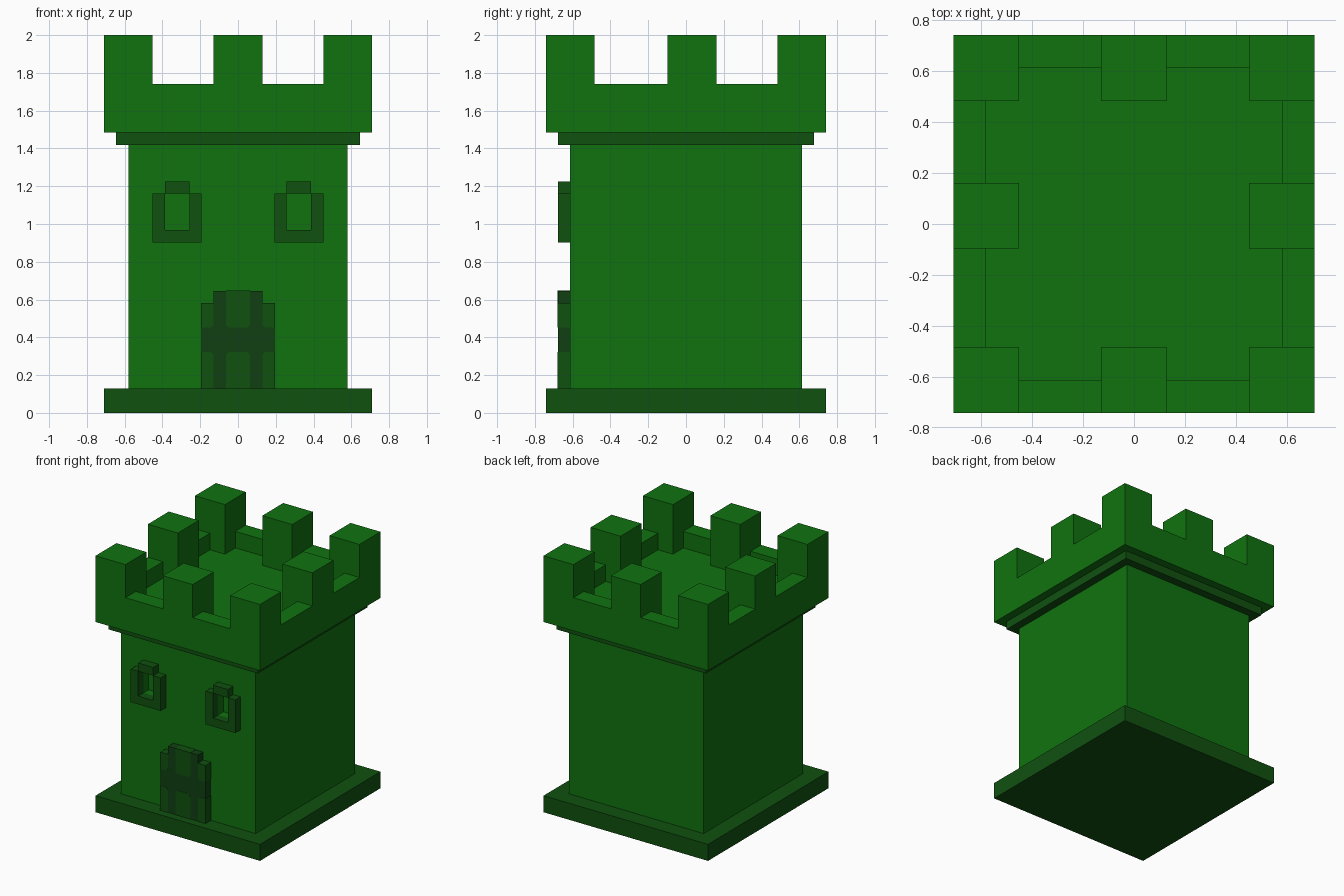
import bpy, bmesh
from mathutils import Vector

cube = bpy.data.objects.get("Cube")
if cube:
    bpy.data.objects.remove(cube, do_unlink=True)

U = 2 / 31                         # block size; the tower is 22 x 23 x 31 blocks
ORIGIN = Vector((11, 11.5, 0))


def material(name, rgb):
    m = bpy.data.materials.new(name)
    m.use_nodes = True
    m.diffuse_color = (*rgb, 1)
    bsdf = m.node_tree.nodes["Principled BSDF"]
    bsdf.inputs["Base Color"].default_value = (*rgb, 1)
    bsdf.inputs["Roughness"].default_value = 0.9
    return m


GREEN = material("bright green", (0.005, 0.171, 0.005))
TRIM = material("trim green", (0.005, 0.082, 0.005))
DARK = material("dark green", (0.005, 0.051, 0.006))


def finish(name, bm, mat):
    bmesh.ops.remove_doubles(bm, verts=bm.verts, dist=1e-4)
    bmesh.ops.dissolve_limit(bm, angle_limit=0.01, verts=bm.verts, edges=bm.edges)
    bmesh.ops.recalc_face_normals(bm, faces=bm.faces)
    for v in bm.verts:
        v.co = (v.co - ORIGIN) * U
    mesh = bpy.data.meshes.new(name)
    bm.to_mesh(mesh)
    bm.free()
    mesh.materials.append(mat)
    obj = bpy.data.objects.new(name, mesh)
    bpy.context.collection.objects.link(obj)
    return obj


def blocks(name, mat, xs, ys, zs, solid=lambda x, y, z: True):
    """Skin of the grid cells whose centre satisfies the rule."""
    axes = (xs, ys, zs)

    def filled(c):
        if any(c[a] < 0 or c[a] >= len(axes[a]) - 1 for a in range(3)):
            return False
        return solid(*[(axes[a][c[a]] + axes[a][c[a] + 1]) / 2 for a in range(3)])

    bm = bmesh.new()
    for i in range(len(xs) - 1):
        for j in range(len(ys) - 1):
            for k in range(len(zs) - 1):
                cell = (i, j, k)
                if not filled(cell):
                    continue
                for a in range(3):
                    b, c = (a + 1) % 3, (a + 2) % 3
                    for step in (0, 1):
                        near = list(cell)
                        near[a] += 1 if step else -1
                        if filled(near):
                            continue
                        quad = []
                        for db, dc in ((0, 0), (1, 0), (1, 1), (0, 1)):
                            p = [0, 0, 0]
                            p[a] = axes[a][cell[a] + step]
                            p[b] = axes[b][cell[b] + db]
                            p[c] = axes[c][cell[c] + dc]
                            quad.append(bm.verts.new(p))
                        bm.faces.new(quad)
    return finish(name, bm, mat)


def prism(name, mat, outline, y0, y1):
    """Extrude an x-z outline along y."""
    bm = bmesh.new()
    face = bm.faces.new([bm.verts.new((x, y0, z)) for x, z in outline])
    ext = bmesh.ops.extrude_face_region(bm, geom=[face])
    for v in ext["geom"]:
        if isinstance(v, bmesh.types.BMVert):
            v.co.y = y1
    return finish(name, bm, mat)


# Plinth and ledge
blocks("plinth", TRIM, (0, 22), (0, 23), (0, 2))
blocks("ledge", TRIM, (1, 21), (1, 22), (22, 23))

# Tower walls with two shallow window recesses in the front
blocks("tower_walls", GREEN, (2, 5, 7, 15, 17, 20), (2, 3, 21), (2, 15, 18, 22),
       lambda x, y, z: not (y < 3 and 15 < z < 18 and (5 < x < 7 or 15 < x < 17)))


# Battlements: floor, parapet and eight merlons
def battlement(x, y, z):
    if z < 25:
        return True
    merlon_x = x < 4 or 9 < x < 13 or x > 18
    merlon_y = y < 4 or 10 < y < 14 or y > 19
    centre = 9 < x < 13 and 10 < y < 14
    if merlon_x and merlon_y and not centre:
        return True
    return z < 27 and (x < 2 or x > 20 or y < 2 or y > 21)


blocks("battlements", GREEN, (0, 2, 4, 9, 13, 18, 20, 22),
       (0, 2, 4, 10, 14, 19, 21, 23), (23, 25, 27, 31), battlement)

# Window frames with a raised lintel
for side, x0 in (("right", 4), ("left", 14)):
    blocks("window_frame_" + side, TRIM, (x0, x0 + 1, x0 + 3, x0 + 4), (1, 2),
           (14, 15, 18, 19),
           lambda x, y, z, m=x0 + 2: (z < 15 or z > 18) if abs(x - m) < 1 else z < 18)

# Door: dark core with lighter panels
blocks("door", DARK, (8, 9, 13, 14), (1, 2), (2, 9, 10),
       lambda x, y, z: z < 9 or 9 < x < 13)
E, C = 0.03, 0.25                  # panel relief and corner cut
for col, x0, x1, top in (("right", 8 - E, 9, 9), ("middle", 10, 12, 10), ("left", 13, 14 + E, 9)):
    cl = 0 if col == "right" else C
    cr = 0 if col == "left" else C
    for row, edge, end in (("lower", 5, 2), ("upper", 7, top + E)):
        s = 1 if end > edge else -1
        pts = [(x0, end), (x1, end), (x1, edge + s * cr)]
        if cr:
            pts.append((x1 - cr, edge))
        else:
            pts[-1] = (x1, edge)
        pts.append((x0 + cl, edge))
        if cl:
            pts.append((x0, edge + s * cl))
        prism(f"door_panel_{row}_{col}", TRIM, pts, 1 - E, 2)
